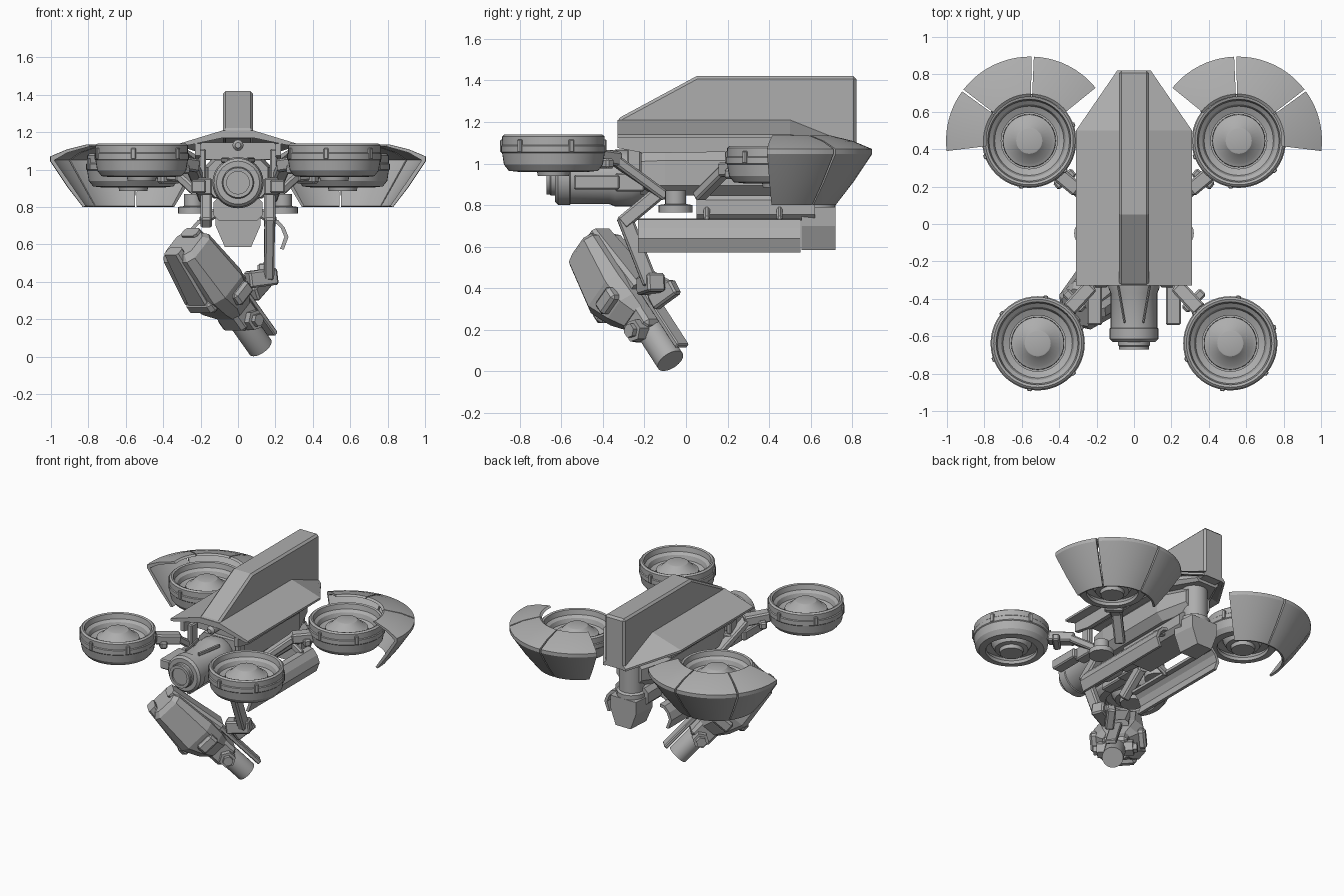
import bpy, bmesh, math
from math import cos, sin, radians, pi
from mathutils import Vector, Matrix

cube = bpy.data.objects.get("Cube")
if cube:
    bpy.data.objects.remove(cube, do_unlink=True)

GREY = (0.42, 0.42, 0.42, 1)
grey = bpy.data.materials.new("plain grey")
grey.use_nodes = True
grey.diffuse_color = GREY
grey.node_tree.nodes["Principled BSDF"].inputs["Base Color"].default_value = GREY


def finish(name, bm, bevel=0, smooth=False, matrix=None):
    bmesh.ops.recalc_face_normals(bm, faces=bm.faces)
    mesh = bpy.data.meshes.new(name)
    bm.to_mesh(mesh)
    bm.free()
    mesh.materials.append(grey)
    ob = bpy.data.objects.new(name, mesh)
    bpy.context.collection.objects.link(ob)
    if matrix:
        ob.matrix_world = matrix
    if bevel:
        mod = ob.modifiers.new("edge bevel", 'BEVEL')
        mod.width, mod.segments = bevel, 1
    if smooth:
        bpy.ops.object.select_all(action='DESELECT')
        ob.select_set(True)
        bpy.context.view_layer.objects.active = ob
        bpy.ops.object.shade_smooth_by_angle(angle=radians(25))
    return ob


def loft(name, rings, closed=False, **kw):
    """Skin a row of equal rings; cap the ends or join them in a loop."""
    bm = bmesh.new()
    rows = [[bm.verts.new(p) for p in r] for r in rings]
    n = len(rows[0])
    pairs = list(zip(rows, rows[1:]))
    if closed:
        pairs.append((rows[-1], rows[0]))
    for a, b in pairs:
        for i in range(n):
            j = (i + 1) % n
            bm.faces.new((a[i], a[j], b[j], b[i]))
    if not closed:
        bm.faces.new(rows[0])
        bm.faces.new(rows[-1])
    return finish(name, bm, **kw)


def box(name, centre, size, bevel=0.008, matrix=None):
    bm = bmesh.new()
    bmesh.ops.create_cube(bm, size=1)
    bmesh.ops.scale(bm, vec=size, verts=bm.verts)
    bmesh.ops.translate(bm, vec=centre, verts=bm.verts)
    return finish(name, bm, bevel=bevel, matrix=matrix)


def aim(p, q):
    p, q = Vector(p), Vector(q)
    turn = (q - p).to_track_quat('Z', 'Y').to_matrix().to_4x4()
    return Matrix.Translation(p) @ turn, (q - p).length


def strut(name, p, q, w=0.06, d=0.06):
    m, length = aim(p, q)
    return box(name, (0, 0, length / 2), (w, d, length), 0.01, m)


def turned(name, profile, matrix, sides=24, smooth=True):
    """Solid of revolution from (radius, height) pairs, capped at both ends."""
    rings = [[(r * cos(2 * pi * i / sides), r * sin(2 * pi * i / sides), z)
              for i in range(sides)] for r, z in profile]
    return loft(name, rings, smooth=smooth, matrix=matrix)


def swept(name, profile, matrix, a0=0, a1=360, steps=48):
    """Closed (radius, height) section swept about z, whole or as an arc."""
    full = a1 - a0 == 360
    angles = [radians(a0 + (a1 - a0) * i / steps) for i in range(steps if full else steps + 1)]
    rings = [[(r * cos(a), r * sin(a), z) for r, z in profile] for a in angles]
    return loft(name, rings, closed=full, smooth=True, matrix=matrix)


def chamfered(w, d, c, z, oy=0):
    pts = [(w, d - c), (w - c, d), (c - w, d), (-w, d - c),
           (-w, c - d), (c - w, -d), (w - c, -d), (w, c - d)]
    return [(x, y + oy, z) for x, y in pts]


def along_y(rings):
    return [[(x, z, y) for x, y, z in r] for r in rings]


# Roof shell: arched plate that narrows and drops at the tail
def roof_ring(y, half, ridge, eave, top, thick):
    outer = [(half, eave), (half, eave + 0.015), (ridge, top)]
    inner = [(ridge, top - thick), (half - 0.02, eave)]
    half_ring = outer + [(-x, z) for x, z in reversed(outer)]
    return [(x, y, z) for x, z in half_ring + [(-x, z) for x, z in reversed(inner)] + inner]


loft("roof_shell", [roof_ring(-0.33, 0.31, 0.08, 1.125, 1.21, 0.04),
                    roof_ring(0.5, 0.31, 0.08, 1.125, 1.21, 0.04),
                    roof_ring(0.82, 0.09, 0.07, 1.05, 1.085, 0.03)])

# Tall dorsal fin
fin = [(-0.33, 1.17), (-0.33, 1.215), (0.05, 1.42), (0.82, 1.42), (0.82, 1.06), (0.5, 1.06)]
loft("dorsal_fin", [[(x, y, z) for y, z in fin] for x in (-0.08, 0.08)], bevel=0.014)

# Body under the roof
loft("upper_body", along_y([chamfered(0.22, 0.045, 0.03, -0.2, 1.1),
                            chamfered(0.22, 0.045, 0.03, 0.5, 1.1),
                            chamfered(0.09, 0.03, 0.02, 0.75, 1.07)]))
loft("main_body", along_y([chamfered(0.16, 0.1, 0.04, -0.22, 0.95),
                           chamfered(0.18, 0.11, 0.05, -0.1, 0.955),
                           chamfered(0.18, 0.11, 0.05, 0.45, 0.955),
                           chamfered(0.1, 0.09, 0.05, 0.65, 0.96)]))
loft("belly_rail", along_y([chamfered(0.13, 0.065, 0.03, 0.05, 0.79),
                            chamfered(0.13, 0.065, 0.03, 0.62, 0.79)]))
turned("tail_column", [(0.1, 0.76), (0.1, 0.82), (0.085, 0.83), (0.085, 1.08)],
       Matrix.Translation((0, 0.62, 0)))
tail = [(0.12, 0.79), (0.12, 0.7), (0.07, 0.585), (-0.07, 0.585), (-0.12, 0.7), (-0.12, 0.79)]
loft("tail_block", [[(x * k, y, z) for x, z in tail] for y, k in ((0.555, 1), (0.72, 0.85))])
turned("sensor_bulb", [(0.015, 0), (0.03, 0.02), (0.03, 0.14)],
       Matrix.Translation((0, -0.33, 1.13)) @ Matrix.Rotation(-pi / 2, 4, 'X'), 12)

# Front barrel, built along its own axis from the nose backwards
nose = Matrix.Translation((0, -0.66, 0.93)) @ Matrix.Rotation(-pi / 2, 4, 'X')
turned("front_barrel", [(0.075, 0), (0.085, 0.01), (0.085, 0.03), (0.115, 0.03), (0.13, 0.045),
                        (0.13, 0.1), (0.125, 0.105), (0.125, 0.29), (0.137, 0.32),
                        (0.137, 0.4), (0.1, 0.48)], nose, 32)
swept("barrel_lens_ring", [(0.06, -0.012), (0.08, -0.012), (0.08, 0.01), (0.06, 0.01)], nose)

# Rotor parts, relative to the rim centre
duct = [(0.222, 0.17), (0.235, 0.175), (0.247, 0.165), (0.247, 0.125), (0.252, 0.12),
        (0.252, 0.09), (0.247, 0.085), (0.238, 0.03), (0.215, 0.0), (0.17, -0.005),
        (0.165, 0.015), (0.19, 0.05), (0.15, 0.055), (0.15, 0.075), (0.185, 0.09),
        (0.195, 0.12), (0.215, 0.135)]
hub = [(0.05, -0.025), (0.075, -0.025), (0.08, 0.0), (0.11, 0.005), (0.13, 0.04),
       (0.142, 0.09), (0.14, 0.105), (0.12, 0.112), (0.07, 0.16), (0.064, 0.162)]
shroud = [(0.235, 1.125), (0.25, 1.135), (0.36, 1.108), (0.45, 1.07), (0.45, 1.045),
          (0.36, 0.91), (0.275, 0.8), (0.26, 0.805), (0.34, 0.92), (0.43, 1.05), (0.36, 1.09)]


def rotor(name, x, y, z):
    centre = Matrix.Translation((x, y, z))
    swept(name + "_duct", duct, centre)
    turned(name + "_hub", hub, centre, 32)
    swept(name + "_hub_ring", [(0.13, 0.055), (0.16, 0.055), (0.16, 0.065), (0.13, 0.065)], centre)
    for k in range(6):
        m = centre @ Matrix.Rotation(radians(60 * k + 20), 4, 'Z')
        box(name + "_clip", (0.248, 0, 0.12), (0.022, 0.025, 0.06), 0.004, m)


for s, side in ((1, "left"), (-1, "right")):
    rotor(side + "_front_rotor", 0.515 * s, -0.638, 0.965)
    rotor(side + "_rear_rotor", 0.56 * s, 0.445, 0.91)

    # Three shroud panels with thin gaps around the rear rotor
    for a0, a1 in ((-7, 36), (37.5, 91), (92.5, 141)):
        if s < 0:
            a0, a1 = 180 - a1, 180 - a0
        swept(side + "_shroud_panel", shroud, Matrix.Translation((0.555 * s, 0.445, 0)), a0, a1, 10)

    # Skirts hanging under the roof edges
    skirt = [(-0.33, 1.14), (-0.33, 1.075), (-0.2, 1.05), (0.5, 1.06), (0.5, 1.14)]
    loft(side + "_roof_skirt", [[(x * s, y, z) for y, z in skirt] for x in (0.2, 0.23)])

    # Long curved guard plates low on each flank, with hangers
    guard = [(0.175, 0.735), (0.215, 0.73), (0.25, 0.69), (0.27, 0.64), (0.245, 0.573),
             (0.225, 0.575), (0.248, 0.64), (0.23, 0.685), (0.205, 0.71), (0.175, 0.715)]
    loft(side + "_guard_plate", [[(x * s, y, z) for x, z in guard] for y in (-0.23, 0.55)])
    for y in (0.1, 0.45):
        strut(side + "_guard_hanger", (0.1 * s, y, 0.78), (0.2 * s, y, 0.72), 0.03, 0.05)

    # Rotor arms and their knuckles
    strut(side + "_front_arm", (0.17 * s, -0.1, 0.84), (0.25 * s, -0.36, 1.03), 0.07, 0.05)
    strut(side + "_front_link", (0.23 * s, -0.33, 1.02), (0.35 * s, -0.46, 1.04), 0.08, 0.07)
    strut(side + "_front_pin", (0.27 * s, -0.46, 1.0), (0.37 * s, -0.36, 1.0), 0.05, 0.05)
    strut(side + "_rear_arm", (0.17 * s, 0.06, 0.84), (0.32 * s, 0.2, 0.98), 0.07, 0.05)
    strut(side + "_rear_link", (0.3 * s, 0.18, 0.97), (0.42 * s, 0.28, 0.98), 0.08, 0.07)
    strut(side + "_rear_pin", (0.32 * s, 0.28, 0.95), (0.42 * s, 0.2, 0.95), 0.05, 0.05)
    box(side + "_front_bracket", (0.21 * s, -0.43, 0.91), (0.08, 0.22, 0.07))
    box(side + "_bracket_mount", (0.18 * s, -0.27, 0.91), (0.08, 0.14, 0.09))
    box(side + "_roof_post", (0.19 * s, -0.25, 1.03), (0.04, 0.07, 0.16))
    strut(side + "_barrel_rib", (0.085 * s, -0.33, 1.05), (0.05 * s, -0.53, 1.05), 0.012, 0.03)

    # Shoulder discs and folding arms
    turned(side + "_shoulder_disc", [(0.082, 0.765), (0.082, 0.8), (0.05, 0.805), (0.05, 0.87)],
           Matrix.Translation((0.238 * s, -0.05, 0)))
    strut(side + "_upper_arm", (0.17 * s, -0.13, 0.86), (0.17 * s, -0.31, 0.71), 0.06, 0.07)
strut("hanging_forearm", (0.17, -0.3, 0.75), (0.165, -0.17, 0.42), 0.055, 0.075)
strut("wrist_block", (0.2, -0.14, 0.43), (0.05, -0.2, 0.41), 0.09, 0.09)
strut("wrist_pin", (0.13, -0.06, 0.4), (0.13, -0.2, 0.48), 0.05, 0.05)
strut("wrist_stub", (0.15, -0.05, 0.41), (0.08, -0.16, 0.33), 0.06, 0.08)

# Tilted hanging tool, built along its own axis from rear cap to muzzle
tool, reach = aim((-0.27, -0.43, 0.6), (0.12, -0.075, 0.05))
loft("tool_housing", [chamfered(0.1, 0.085, 0.03, -0.02, -0.015),
                      chamfered(0.125, 0.11, 0.035, 0.01, -0.02),
                      chamfered(0.165, 0.135, 0.05, 0.29, -0.025),
                      chamfered(0.14, 0.11, 0.05, 0.41, -0.01),
                      chamfered(0.09, 0.08, 0.03, 0.48)], matrix=tool)
loft("tool_top_ridge", [chamfered(0.06, 0.03, 0.015, -0.035, 0.06),
                        chamfered(0.08, 0.05, 0.02, 0.38, 0.095)], matrix=tool)
loft("tool_face_plate", [chamfered(0.055, 0.03, 0.012, -0.045, -0.1),
                         chamfered(0.08, 0.03, 0.012, 0.3, -0.15)], matrix=tool)
box("tool_chin", (0, -0.14, 0.31), (0.2, 0.09, 0.08), 0.02, tool)
box("tool_collar", (0, 0, 0.5), (0.17, 0.16, 0.16), 0.02, tool)
turned("tool_muzzle", [(0.06, 0.5), (0.07, 0.54), (0.07, reach)], tool, 24)
box("tool_rail", (0, 0.11, 0.57), (0.075, 0.03, 0.4), 0.006, tool)
for s, side in ((1, "left"), (-1, "right")):
    box(side + "_tool_clamp", (0.155 * s, 0, 0.36), (0.06, 0.13, 0.08), 0.015, tool)
    turned(side + "_tool_bolt", [(0.055, 0.06), (0.055, 0.12), (0.035, 0.12), (0.035, 0.145)],
           tool @ Matrix.Translation((0, 0, 0.56)) @ Matrix.Rotation(s * pi / 2, 4, 'Y'), 6, False)
